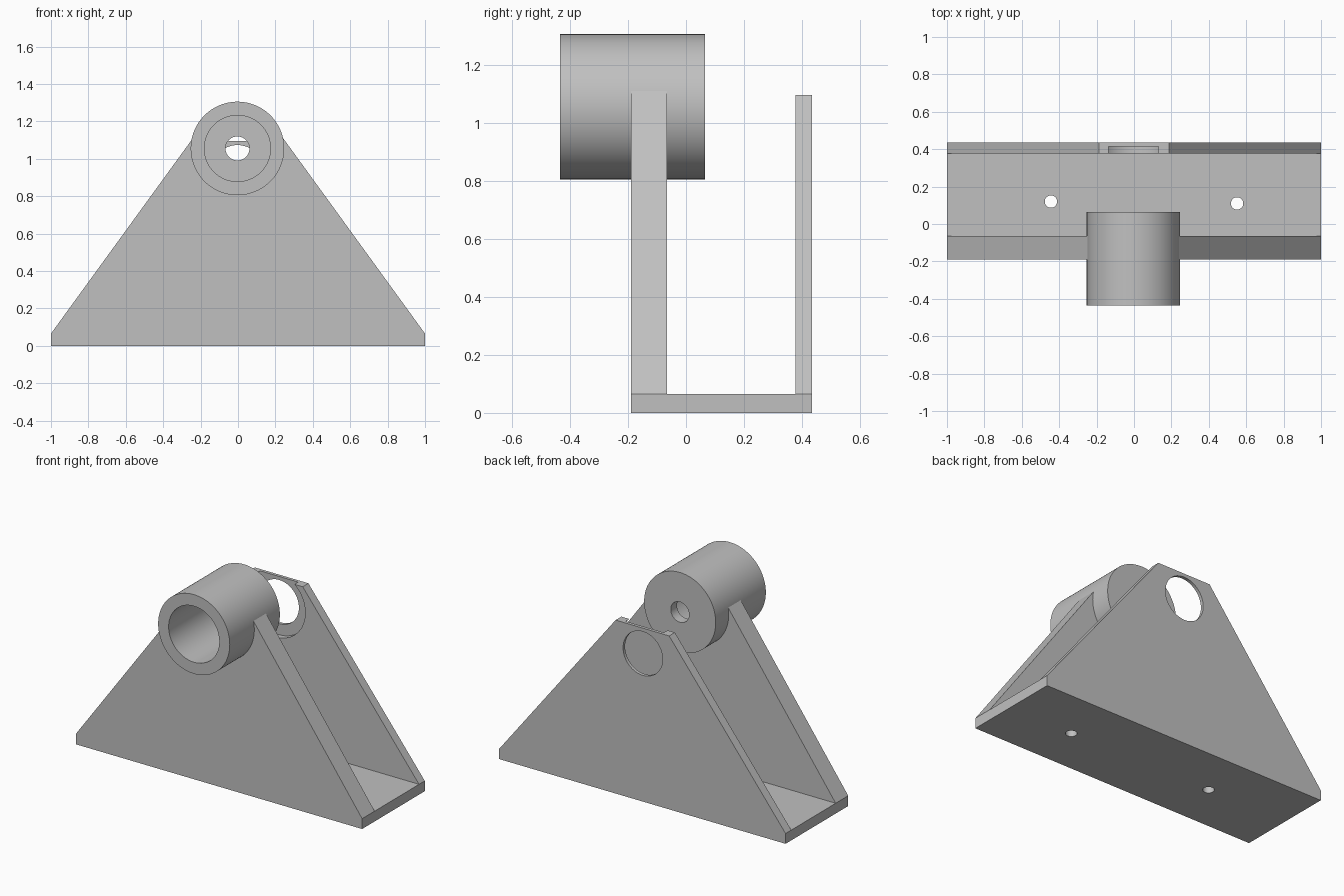
import bpy
import bmesh
import math
from mathutils import Matrix, Vector

cube = bpy.data.objects.get("Cube")
if cube:
    bpy.data.objects.remove(cube, do_unlink=True)

grey = bpy.data.materials.new("plain grey")
grey.use_nodes = True
grey.diffuse_color = (0.53, 0.53, 0.53, 1)
grey.node_tree.nodes["Principled BSDF"].inputs["Base Color"].default_value = grey.diffuse_color

AXIS_X, BARREL_Z, HOLE_Z = -0.003, 1.055, 0.935
BASE_TOP = 0.065
FRONT, BACK = -0.19, 0.435


def make_object(name, bm):
    bmesh.ops.recalc_face_normals(bm, faces=bm.faces)
    mesh = bpy.data.meshes.new(name)
    bm.to_mesh(mesh)
    bm.free()
    mesh.materials.append(grey)
    obj = bpy.data.objects.new(name, mesh)
    bpy.context.collection.objects.link(obj)
    return obj


def select_only(obj):
    bpy.ops.object.select_all(action='DESELECT')
    obj.select_set(True)
    bpy.context.view_layer.objects.active = obj


def smooth(obj):
    select_only(obj)
    bpy.ops.object.shade_smooth_by_angle(angle=math.radians(30))


def slab(name, outline, y0, y1):
    """Extrude an x-z outline from y0 to y1."""
    bm = bmesh.new()
    face = bm.faces.new([bm.verts.new((x, y0, z)) for x, z in outline])
    out = bmesh.ops.extrude_face_region(bm, geom=[face])
    moved = [v for v in out["geom"] if isinstance(v, bmesh.types.BMVert)]
    bmesh.ops.translate(bm, verts=moved, vec=(0, y1 - y0, 0))
    return make_object(name, bm)


def gusset(name, half_top, top, y0, y1):
    right = [(1, BASE_TOP), (half_top, top)]
    return slab(name, right + [(-x, z) for x, z in reversed(right)], y0, y1)


def drill(target, start, end, radius):
    """Cut a round hole between two points."""
    start, end = Vector(start), Vector(end)
    line = end - start
    turn = line.to_track_quat('Z', 'Y').to_matrix().to_4x4()
    bm = bmesh.new()
    bmesh.ops.create_cone(bm, cap_ends=True, segments=64, radius1=radius,
                          radius2=radius, depth=line.length,
                          matrix=Matrix.Translation((start + end) / 2) @ turn)
    cutter = make_object("hole_cutter", bm)
    cutter.hide_render = True
    mod = target.modifiers.new("hole", 'BOOLEAN')
    mod.operation, mod.solver, mod.object = 'DIFFERENCE', 'EXACT', cutter
    select_only(target)
    bpy.ops.object.modifier_apply(modifier=mod.name)
    bpy.data.objects.remove(cutter, do_unlink=True)


# Base plate with two screw holes
base = slab("base_plate", [(-1, 0), (1, 0), (1, BASE_TOP), (-1, BASE_TOP)], FRONT, BACK)
for x, y in ((-0.444, 0.12), (0.551, 0.11)):
    drill(base, (x, y, -0.1), (x, y, 0.2), 0.033)
smooth(base)

# Thick front plate, opened where the barrel passes through
front = gusset("front_plate", 0.241, 1.11, FRONT, -0.065)
drill(front, (AXIS_X, -0.4, BARREL_Z), (AXIS_X, 0.1, BARREL_Z), 0.22)
smooth(front)

# Thin back plate: through hole and a wider recess on its inner side
back = gusset("back_plate", 0.187, 1.095, 0.378, BACK)
drill(back, (AXIS_X, 0.3, HOLE_Z), (AXIS_X, 0.5, HOLE_Z), 0.138)
drill(back, (AXIS_X, 0.3, HOLE_Z), (AXIS_X, 0.415, HOLE_Z), 0.208)
smooth(back)

# Barrel: deep front bore with a small hole in its back wall
profile = [(0.064, 0.065), (0.25, 0.065), (0.25, BACK * -1),
           (0.177, BACK * -1), (0.177, 0.003), (0.064, 0.003)]
bm = bmesh.new()
ring = [bm.verts.new((AXIS_X + r, y, BARREL_Z)) for r, y in profile]
edges = [bm.edges.new((ring[i - 1], v)) for i, v in enumerate(ring)]
bmesh.ops.spin(bm, geom=ring + edges, cent=(AXIS_X, 0, BARREL_Z), axis=(0, 1, 0),
               angle=math.tau, steps=96)
bmesh.ops.remove_doubles(bm, verts=bm.verts, dist=0.0005)
smooth(make_object("barrel", bm))
